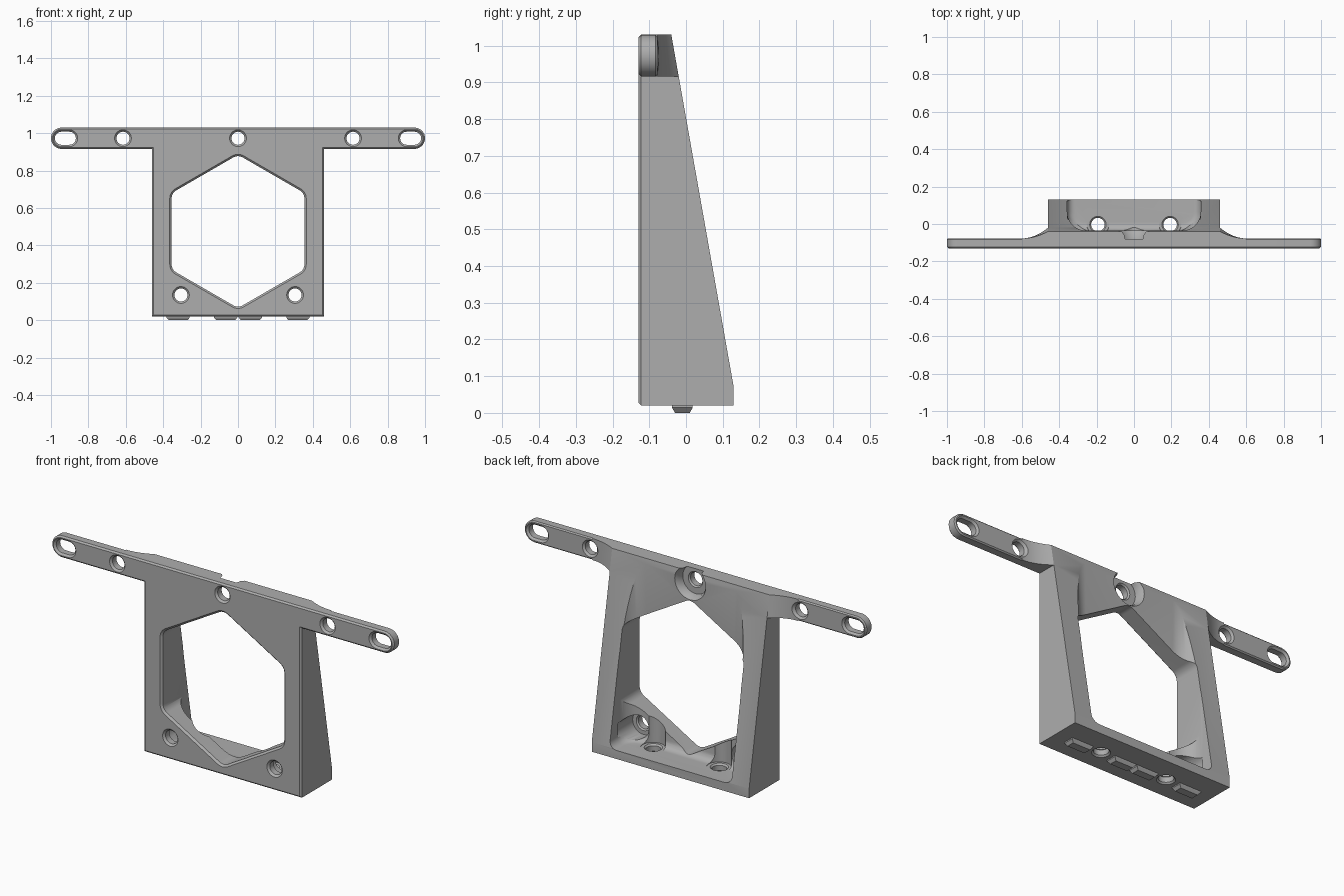
import bpy, bmesh, math

if "Cube" in bpy.data.objects:
    bpy.data.objects.remove(bpy.data.objects["Cube"], do_unlink=True)

grey = bpy.data.materials.new("plain grey")
grey.use_nodes = True
grey.diffuse_color = (0.42, 0.42, 0.42, 1)
grey.node_tree.nodes["Principled BSDF"].inputs["Base Color"].default_value = grey.diffuse_color

FRONT, BAR_BACK = -0.13, -0.077
BOTTOM, TOP, BAR_LOW = 0.02, 1.03, 0.916
BAR_Z, BAR_R = (TOP + BAR_LOW) / 2, (TOP - BAR_LOW) / 2
HALF = 0.46


def loft(name, loops):
    """Closed solid through loops that have the same number of points."""
    bm = bmesh.new()
    rings = [[bm.verts.new(p) for p in loop] for loop in loops]
    n = len(rings[0])
    for a, b in zip(rings, rings[1:]):
        for i in range(n):
            j = (i + 1) % n
            bm.faces.new((a[i], a[j], b[j], b[i]))
    bm.faces.new(rings[0])
    bm.faces.new(rings[-1])
    bmesh.ops.recalc_face_normals(bm, faces=bm.faces)
    mesh = bpy.data.meshes.new(name)
    bm.to_mesh(mesh)
    bm.free()
    mesh.materials.append(grey)
    obj = bpy.data.objects.new(name, mesh)
    bpy.context.collection.objects.link(obj)
    return obj


def arc(c, r, start, turn, n):
    return [(c[0] + r * math.cos(start + turn * i / n),
             c[1] + r * math.sin(start + turn * i / n)) for i in range(n + 1)]


def outline(centres, r, n=12):
    """Rounded convex outline around counter-clockwise corner centres."""
    if len(centres) == 1:
        return arc(centres[0], r, 0, math.tau, 32)[:-1]
    pts = []
    for i, c in enumerate(centres):
        p, q = centres[i - 1], centres[(i + 1) % len(centres)]
        a = math.atan2(c[1] - p[1], c[0] - p[0])
        b = math.atan2(q[1] - c[1], q[0] - c[0])
        pts += arc(c, r, a - math.pi / 2, (b - a) % math.tau, n)
    return pts


def along_y(name, centres, r, layers):
    return loft(name, [[(x, y, z) for x, z in outline(centres, r + d)] for y, d in layers])


def along_z(name, centres, r, layers):
    return loft(name, [[(x, y, z) for x, y in outline(centres, r + d)] for z, d in layers])


def combine(target, tool, operation):
    mod = target.modifiers.new(operation, 'BOOLEAN')
    mod.operation, mod.solver, mod.object = operation, 'EXACT', tool
    bpy.context.view_layer.objects.active = target
    bpy.ops.object.modifier_apply(modifier=mod.name)
    bpy.data.objects.remove(tool, do_unlink=True)


def slope(z):
    """Depth of the leaning back face."""
    return 0.13 - (z - 0.07) * 0.17 / 0.96


# Front plate with its long mounting bar
def plate_outline(d):
    w, low, r, cx = HALF - d, BAR_LOW + d, BAR_R - d, 1 - BAR_R
    return ([(-w, BOTTOM + d), (w, BOTTOM + d), (w, low)]
            + arc((cx, BAR_Z), r, -math.pi / 2, math.pi, 16)
            + arc((-cx, BAR_Z), r, math.pi / 2, math.pi, 16) + [(-w, low)])


plate_layers = [(FRONT, 0.008), (FRONT + 0.008, 0), (BAR_BACK - 0.006, 0), (BAR_BACK, 0.006)]
bracket = loft("bracket", [[(x, y, z) for x, z in plate_outline(d)] for y, d in plate_layers])

# Wedge-shaped body behind the plate
side = [(-0.1, BOTTOM), (0.13, BOTTOM), (0.13, 0.07), (slope(TOP), TOP), (-0.1, TOP)]
combine(bracket, loft("body", [[(x, y, z) for y, z in side] for x in (-HALF, HALF)]), 'UNION')

# Curved flares between body and bar
def flare_loop(s, z):
    rise = slope(z) - BAR_BACK
    curve = [(HALF + 0.14 * i / 10, BAR_BACK + rise * (1 - i / 10) ** 2) for i in range(11)]
    pts = [(0.44, -0.1), (0.44, slope(z) - 0.006)] + curve + [(0.6, -0.1)]
    return [(s * x, y, z) for x, y in pts]


for s in (-1, 1):
    combine(bracket, loft("flare", [flare_loop(s, BAR_LOW), flare_loop(s, TOP)]), 'UNION')

# Pocket open to the back, with rounded corners and floor
fillet, floor = 0.04, 0.065
pocket_layers = []
for i in range(7):
    a = i / 6 * math.pi / 2
    pocket_layers.append((floor + fillet * (1 - math.cos(a)), -fillet * (1 - math.sin(a))))
pocket_layers.append((1.1, 0))
corners = [(-0.257, 0.065), (0.257, 0.065), (0.257, 0.4), (-0.257, 0.4)]
combine(bracket, along_z("pocket", corners, 0.1, pocket_layers), 'DIFFERENCE')

# Hexagonal window
hex_r = 0.05
reach = (0.355 - hex_r) / math.cos(math.pi / 6)
hexagon = [(reach * math.cos(math.radians(30 + 60 * i)),
            0.475 + reach * math.sin(math.radians(30 + 60 * i))) for i in range(6)]
combine(bracket, along_y("window", hexagon, hex_r,
                         [(-0.14, 0.02), (-0.12, 0), (0.3, 0)]), 'DIFFERENCE')

# Recess behind the centre hole, open at the top
combine(bracket, along_y("centre_recess", [(0, BAR_Z)], 0.075,
                         [(-0.08, 0), (-0.055, 0.003), (-0.02, 0.025)]), 'DIFFERENCE')

for s in (-1, 1):
    # Recesses behind the lower holes and screw clearances over the floor holes
    combine(bracket, along_y("lower_recess", [(s * 0.305, 0.135)], 0.063,
                             [(-0.08, 0), (0.06, 0)]), 'DIFFERENCE')
    combine(bracket, along_z("clearance", [(s * 0.193, 0)], 0.06,
                             [(floor - 0.002, 0), (0.4, 0)]), 'DIFFERENCE')
    # Floor holes
    combine(bracket, along_z("floor_hole", [(s * 0.193, -0.003)], 0.036,
                             [(0.01, 0.018), (0.028, 0), (0.055, 0), (0.075, 0.02)]),
            'DIFFERENCE')

# Chamfered front holes and end slots
hole_layers = [(-0.14, 0.02), (-0.12, 0), (-0.087, 0), (-0.067, 0.02), (0.02, 0.02)]
holes = [[(0, BAR_Z)]]
for s in (-1, 1):
    holes += [[(s * 0.615, BAR_Z)], [(s * 0.305, 0.135)],
              [(s * 0.923 - 0.021, BAR_Z), (s * 0.923 + 0.021, BAR_Z)]]
for centres in holes:
    combine(bracket, along_y("hole", centres, 0.035, hole_layers), 'DIFFERENCE')

# Tapered locating tabs underneath
def tab_loop(cx, w, d, z):
    return [(cx + i * w, -0.01 + j * d, z) for i, j in ((-1, -1), (1, -1), (1, 1), (-1, 1))]


for cx in (-0.32, -0.066, 0.066, 0.32):
    loft("locating_tab", [tab_loop(cx, 0.05, 0.02, 0), tab_loop(cx, 0.062, 0.028, 0.014),
                          tab_loop(cx, 0.062, 0.028, 0.03)])

# Smooth the curved surfaces and keep the edges crisp
bpy.ops.object.select_all(action='DESELECT')
bracket.select_set(True)
bpy.context.view_layer.objects.active = bracket
bpy.ops.object.shade_smooth_by_angle(angle=math.radians(30))
